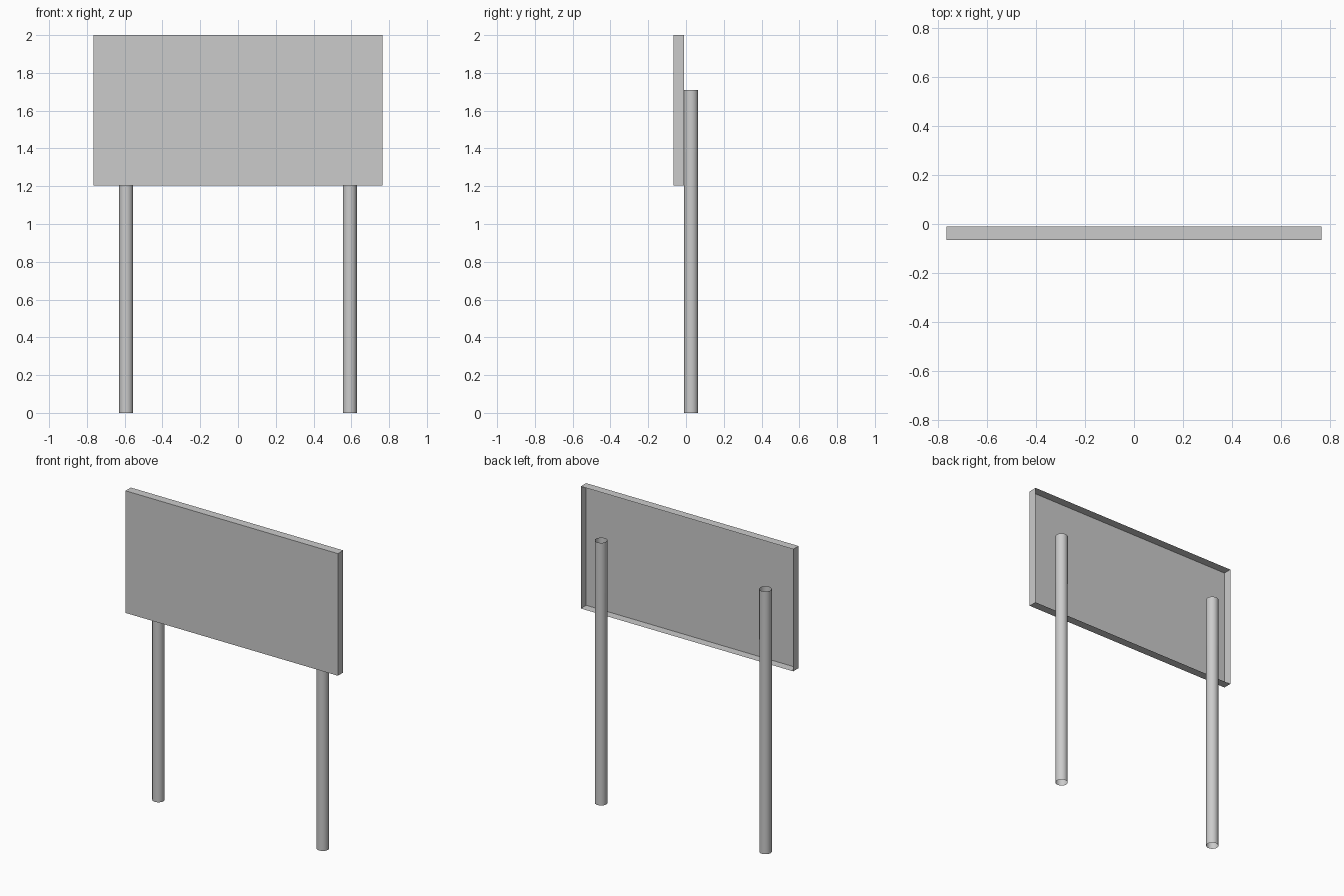
import bpy, bmesh
from mathutils import Matrix, Vector

if "Cube" in bpy.data.objects:
    bpy.data.objects.remove(bpy.data.objects["Cube"])

POST_X, POST_Y, POST_R = 0.592, 0.0275, 0.037
POST_TOP = 1.71


def finish(name, bm, smooth=False):
    mesh = bpy.data.meshes.new(name)
    bm.to_mesh(mesh)
    bm.free()
    for p in mesh.polygons:
        p.use_smooth = smooth
    obj = bpy.data.objects.new(name, mesh)
    bpy.context.collection.objects.link(obj)
    return obj


def tube(name, x, r, z0, z1, min_y=None):
    """Open-ended thin tube, optionally cut to its rear part."""
    bm = bmesh.new()
    bmesh.ops.create_cone(
        bm, cap_ends=False, segments=24, radius1=r, radius2=r, depth=z1 - z0,
        matrix=Matrix.Translation((x, POST_Y, (z0 + z1) / 2)))
    if min_y is not None:
        front = [f for f in bm.faces if f.calc_center_median().y < min_y]
        bmesh.ops.delete(bm, geom=front, context='FACES')
    return finish(name, bm, smooth=True)


# Sign panel: shallow sheet tray, open at the back
bm = bmesh.new()
size = Vector((1.53, 0.055, 0.795))
bmesh.ops.create_cube(
    bm, size=1,
    matrix=Matrix.Translation((0, -0.0375, 1.2025 + size.z / 2)) @ Matrix.Diagonal((*size, 1)))
back = [f for f in bm.faces if f.normal.y > 0.9]
bmesh.ops.delete(bm, geom=back, context='FACES_ONLY')
panel = finish("sign_panel", bm)
panel.data.transform(Matrix.Translation((0, 0, 0.0025)))

# Posts, each with a thin clamp sleeve around the rear of its upper end
for side, sx in (("left", -1), ("right", 1)):
    tube(f"{side}_post", sx * POST_X, POST_R, 0, POST_TOP)
    tube(f"{side}_post_sleeve", sx * POST_X, POST_R + 0.0003, 1.38, POST_TOP, min_y=-0.002)
